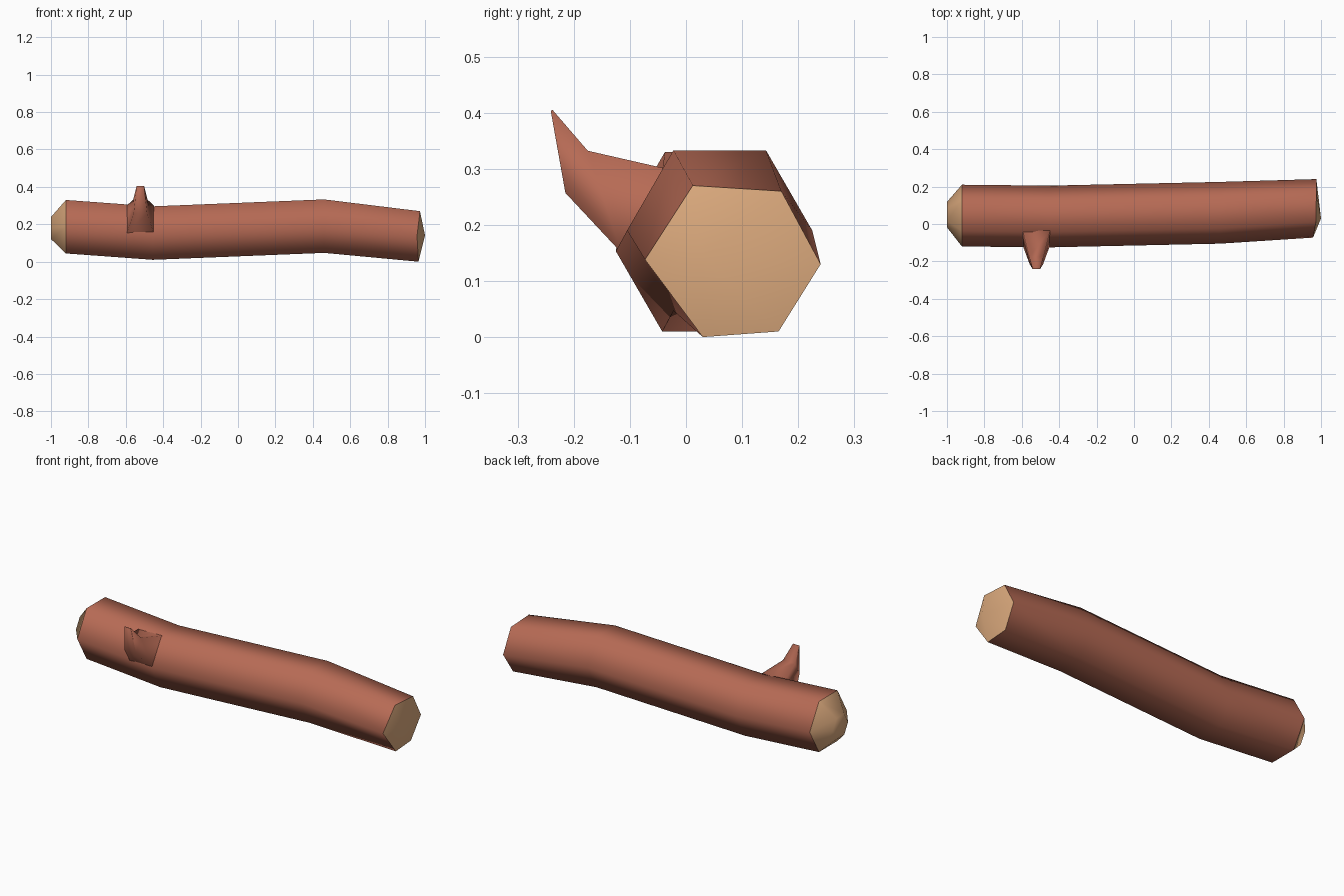
import bpy, math

if "Cube" in bpy.data.objects:
    bpy.data.objects.remove(bpy.data.objects["Cube"])

def material(name, col):
    m = bpy.data.materials.new(name)
    m.diffuse_color = (*col, 1)
    m.use_nodes = True
    m.node_tree.nodes["Principled BSDF"].inputs["Base Color"].default_value = m.diffuse_color
    return m

bark = material("red_brown_bark", (0.47, 0.145, 0.09))
wood = material("pale_cut_wood", (0.73, 0.41, 0.21))

def hexagon(x, y, z, r=0.165):
    """Six-sided ring across the log, corners pointing to +y and -y."""
    return [(x, y + r * math.cos(i * math.pi / 3), z + r * math.sin(i * math.pi / 3))
            for i in range(6)]

def loft(name, rings, mat, cap=False):
    """Skin equal-sized rings; optionally close the last one."""
    n = len(rings[0])
    verts = [v for ring in rings for v in ring]
    faces = [(a * n + i, a * n + (i + 1) % n, (a + 1) * n + (i + 1) % n, (a + 1) * n + i)
             for a in range(len(rings) - 1) for i in range(n)]
    if cap:
        last = (len(rings) - 1) * n
        faces.append(tuple(range(last, last + n)))
    return build(name, verts, faces, mat)

def build(name, verts, faces, mat):
    me = bpy.data.meshes.new(name)
    me.from_pydata(verts, [], faces)
    me.materials.append(mat)
    ob = bpy.data.objects.new(name, me)
    bpy.context.collection.objects.link(ob)
    bpy.context.view_layer.objects.active = ob
    ob.select_set(True)
    bpy.ops.object.mode_set(mode='EDIT')
    bpy.ops.mesh.select_all(action='SELECT')
    bpy.ops.mesh.normals_make_consistent(inside=False)
    bpy.ops.object.mode_set(mode='OBJECT')
    for p in me.polygons:
        p.use_smooth = True
    ob.select_set(False)
    return ob

# Bent log trunk
left_ring = hexagon(-0.92, 0.045, 0.187)
right_ring = [(0.975, 0.24, 0.13), (0.975, 0.17, 0.26), (0.973, 0.012, 0.27),
              (0.957, -0.073, 0.138), (0.965, 0.03, 0.0), (0.965, 0.165, 0.01)]
loft("log_trunk", [left_ring, hexagon(-0.455, 0.04, 0.153),
                   hexagon(0.46, 0.06, 0.19), right_ring], bark)

# Rounded cut end on the left
loft("left_cut_end", [left_ring, hexagon(-1.0, 0.05, 0.18, 0.068)], wood, cap=True)

# Shallow cut end on the right
build("right_cut_end", right_ring + [(1.0, 0.03, 0.14)],
      [(i, (i + 1) % 6, 6) for i in range(6)], wood)

# Branch stub: four-cornered rings, each (bottom y, z, half width, top y, z, half width)
def stub_ring(by, bz, bw, ty, tz, tw, x=-0.522):
    return [(x - bw, by, bz), (x + bw, by, bz), (x + tw, ty, tz), (x - tw, ty, tz)]

loft("branch_stub", [stub_ring(-0.115, 0.15, 0.073, -0.035, 0.30, 0.073),
                     stub_ring(-0.215, 0.257, 0.036, -0.175, 0.332, 0.038),
                     stub_ring(-0.241, 0.403, 0.02, -0.238, 0.405, 0.02)], bark, cap=True)
